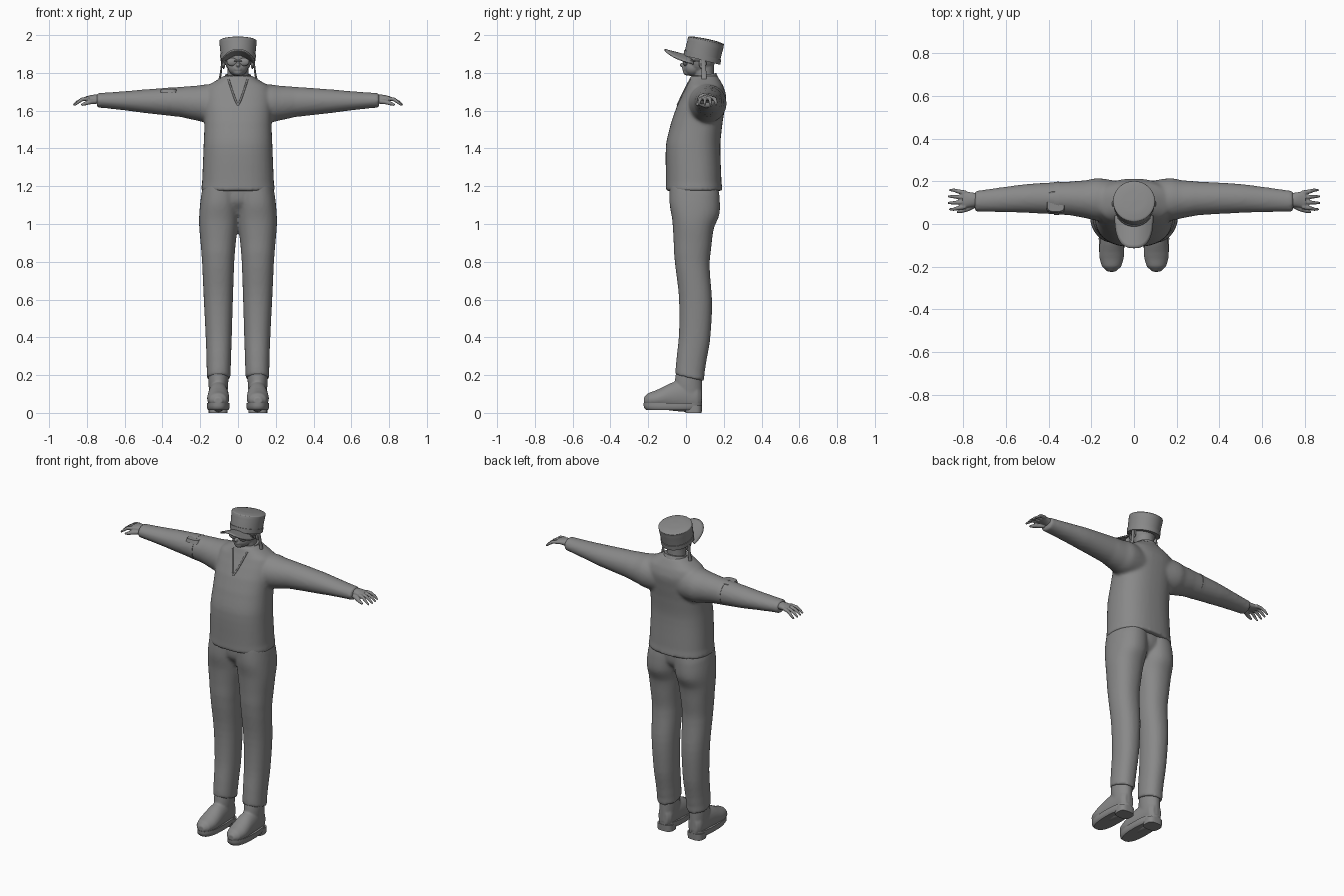
import bpy, bmesh, math
from mathutils import Vector, Matrix
from mathutils.bvhtree import BVHTree

cube = bpy.data.objects.get("Cube")
if cube:
    bpy.data.objects.remove(cube)

grey = bpy.data.materials.new("plain grey")
grey.use_nodes = True
grey.diffuse_color = (0.25, 0.25, 0.25, 1)
grey.node_tree.nodes["Principled BSDF"].inputs["Base Color"].default_value = grey.diffuse_color


def skin(bm, rings):
    """Bridge a list of vertex rings and cap both ends."""
    n = len(rings[0])
    for low, high in zip(rings, rings[1:]):
        for i in range(n):
            j = (i + 1) % n
            bm.faces.new((low[i], low[j], high[j], high[i]))
    bm.faces.new(rings[0][::-1])
    bm.faces.new(rings[-1])


def spline(keys, steps):
    """Smooth in-between values through rows of numbers."""
    rows = []
    for k in range(len(keys) - 1):
        p, q, r, s = (keys[min(max(k + d, 0), len(keys) - 1)] for d in (-1, 0, 1, 2))
        for i in range(steps):
            t = i / steps
            rows.append([b + t * ((c - a) + t * ((2 * a - 5 * b + 4 * c - d) + t * (3 * b - a - 3 * c + d))) / 2
                         if col else b + t * (c - b)
                         for col, (a, b, c, d) in enumerate(zip(p, q, r, s))])
    return rows + [list(keys[-1])]


def loft(bm, axis, keys, power=2.0, shear=0.0, steps=4, sides=40):
    """Sections (position, centre a, centre b, radius a, radius b) along an axis."""
    rings = []
    for pos, ca, cb, ra, rb in spline(keys, steps):
        ring = []
        for i in range(sides):
            ang = math.tau * i / sides
            c, s = math.cos(ang), math.sin(ang)
            a = ca + ra * math.copysign(abs(c) ** (2 / power), c)
            b = cb + rb * math.copysign(abs(s) ** (2 / power), s)
            p = pos + shear * (b - cb)
            ring.append(bm.verts.new({"X": (p, a, b), "Y": (a, p, b), "Z": (a, b, p)}[axis]))
        rings.append(ring)
    skin(bm, rings)


def ball(bm, centre, size):
    bmesh.ops.create_uvsphere(bm, u_segments=24, v_segments=16, radius=1,
                              matrix=Matrix.Translation(centre) @ Matrix.Diagonal((*size, 1)))


def tube(bm, points, radii, sides=10):
    pts = [Vector(p) for p in points]
    rings = []
    for i, p in enumerate(pts):
        way = pts[min(i + 1, len(pts) - 1)] - pts[max(i - 1, 0)]
        turn = way.to_track_quat("Z", "Y")
        rings.append([bm.verts.new(p + turn @ Vector((math.cos(a), math.sin(a), 0)) * radii[i])
                      for a in (math.tau * k / sides for k in range(sides))])
    skin(bm, rings)


def finish(name, bm, mirror=False, voxel=0, smooth=0, thick=0):
    bmesh.ops.recalc_face_normals(bm, faces=bm.faces)
    mesh = bpy.data.meshes.new(name)
    bm.to_mesh(mesh)
    bm.free()
    mesh.materials.append(grey)
    obj = bpy.data.objects.new(name, mesh)
    bpy.context.collection.objects.link(obj)
    if mirror:
        obj.modifiers.new("mirror", "MIRROR").use_mirror_merge = False
    if thick:
        obj.modifiers.new("thickness", "SOLIDIFY").thickness = thick
    if voxel:
        mod = obj.modifiers.new("blend", "REMESH")
        mod.mode, mod.voxel_size, mod.use_smooth_shade = "VOXEL", voxel, True
    if smooth:
        mod = obj.modifiers.new("soften", "SMOOTH")
        mod.factor, mod.iterations = 0.5, smooth
    bpy.ops.object.select_all(action="DESELECT")
    bpy.context.view_layer.objects.active = obj
    obj.select_set(True)
    bpy.ops.object.shade_smooth_by_angle(angle=math.radians(40))
    return obj


# Jacket: torso with both sleeves blended in
bm = bmesh.new()
loft(bm, "Z", [(1.175, 0, .043, .196, .15), (1.22, 0, .041, .19, .147), (1.42, 0, .038, .182, .144),
               (1.54, 0, .058, .178, .136), (1.62, 0, .078, .182, .128), (1.68, 0, .095, .182, .117),
               (1.73, 0, .1, .165, .098), (1.76, 0, .098, .115, .083), (1.785, 0, .095, .078, .072)], 2.4)
for side in (-1, 1):
    loft(bm, "X", [(.06 * side, .11, 1.635, .09, .1), (.17 * side, .115, 1.638, .1, .101),
                   (.22 * side, .116, 1.64, .09, .092), (.3 * side, .12, 1.646, .079, .08),
                   (.5 * side, .12, 1.65, .068, .062), (.64 * side, .113, 1.653, .057, .047),
                   (.748 * side, .107, 1.655, .049, .039)])
jacket = finish("jacket", bm, voxel=0.01, smooth=5)

# Neckline and back collar traced on the jacket surface
surface = BVHTree.FromObject(jacket, bpy.context.evaluated_depsgraph_get())
bm = bmesh.new()
for side in (-1, 1):
    path = []
    for i in range(13):
        t = i / 12
        hit = surface.ray_cast(Vector((side * .05 * t ** .8, -1, 1.63 + .135 * t)), Vector((0, 1, 0)))[0]
        if hit:
            path.append(hit)
    tube(bm, path, [.005] * len(path))
finish("neckline_trim", bm)
bm = bmesh.new()
loft(bm, "Z", [(1.74, 0, .1, .085, .075), (1.77, 0, .1, .075, .068), (1.79, 0, .1, .068, .06)], shear=.15)
finish("collar", bm)

# Trousers: two legs joined at the hips
bm = bmesh.new()
for side in (-1, 1):
    loft(bm, "Z", [(.185, .103 * side, .02, .063, .076), (.25, .102 * side, .025, .064, .077),
                   (.4, .102 * side, .045, .069, .082), (.6, .104 * side, .05, .077, .088),
                   (.8, .105 * side, .032, .085, .093), (.9, .105 * side, .034, .093, .1),
                   (1, .103 * side, .037, .103, .11), (1.08, .099 * side, .045, .104, .132),
                   (1.17, .092 * side, .046, .1, .132), (1.23, .085 * side, .045, .09, .125)],
         power=2.2, shear=-.22)
loft(bm, "Z", [(1.05, 0, .045, .1, .07), (1.12, 0, .045, .17, .115), (1.23, 0, .045, .17, .12)])
finish("trousers", bm, voxel=0.009, smooth=4)

# Boots: foot and shaft, with separate sole and heel
bm = bmesh.new()
loft(bm, "Y", [(-.222, .105, .064, .022, .02), (-.2, .105, .068, .045, .037), (-.15, .105, .074, .058, .05),
               (-.08, .104, .085, .056, .073), (0, .104, .09, .05, .085),
               (.06, .104, .085, .045, .08), (.083, .104, .08, .03, .05)])
loft(bm, "Z", [(.06, .104, .02, .045, .066), (.15, .104, .013, .052, .073), (.23, .104, .017, .054, .068)])
finish("boots", bm, mirror=True, voxel=0.006, smooth=4)
bm = bmesh.new()
loft(bm, "Z", [(.014, .105, -.07, .053, .14), (.026, .105, -.07, .06, .152), (.052, .105, -.07, .06, .155)],
     power=2.5, steps=2)
finish("soles", bm, mirror=True)
bm = bmesh.new()
loft(bm, "Z", [(0, .105, .04, .05, .043), (.04, .105, .04, .05, .045)], power=3, steps=1)
finish("heels", bm, mirror=True)

# Hands: palm, four drooping fingers and a thumb
bm = bmesh.new()
loft(bm, "X", [(.72, .112, 1.66, .03, .023), (.76, .114, 1.665, .034, .02), (.805, .115, 1.664, .04, .013)])
for i in range(4):
    y, fan = .147 - .022 * i, .006 - .004 * i
    reach = .875 - .006 * abs(i - 1.5)
    tube(bm, [(.79, y, 1.665), (.825, y + fan, 1.66), (reach - .02, y + fan * 2, 1.645), (reach, y + fan * 2, 1.628)],
         [.011, .01, .008, .005])
tube(bm, [(.745, .09, 1.65), (.785, .069, 1.645), (.81, .061, 1.637), (.83, .058, 1.63)], [.014, .012, .01, .006])
finish("hands", bm, mirror=True, voxel=0.0035, smooth=2)

# Head and neck
bm = bmesh.new()
ball(bm, (0, .075, 1.885), (.074, .083, .095))
ball(bm, (0, .037, 1.83), (.053, .052, .048))
ball(bm, (0, .012, 1.805), (.027, .028, .02))
ball(bm, (0, -.014, 1.842), (.011, .02, .013))
for z in (1.817, 1.824):
    ball(bm, (0, -.009, z), (.02, .011, .005))
loft(bm, "Z", [(1.72, 0, .1, .065, .06), (1.78, 0, .095, .056, .053), (1.86, 0, .09, .055, .058)])
finish("head", bm, voxel=0.004, smooth=3)
bm = bmesh.new()
ball(bm, (.076, .088, 1.85), (.009, .02, .03))
finish("ears", bm, mirror=True)

# Side straps from the cap down to the shoulders
bm = bmesh.new()
loft(bm, "Z", [(1.74, .101, .095, .007, .016), (1.8, .091, .095, .005, .013), (1.88, .083, .09, .004, .011)], sides=16)
finish("side_straps", bm, mirror=True)

# Glasses
bm = bmesh.new()
ball(bm, (.032, -.004, 1.858), (.028, .012, .021))
tube(bm, [(.056, 0, 1.866), (.074, .03, 1.866), (.078, .085, 1.862)], [.004] * 3)
tube(bm, [(0, -.014, 1.864), (.02, -.013, 1.865)], [.004] * 2)
finish("glasses", bm, mirror=True)

# Cap crown, leaning back, with a band and a curved peak
bm = bmesh.new()
loft(bm, "Z", [(1.87, 0, .084, .091, .094), (1.915, 0, .093, .094, .095), (1.965, 0, .105, .098, .095),
               (1.973, 0, .107, .094, .091), (1.979, 0, .108, .06, .058), (1.981, 0, .108, .01, .01)], shear=-.21)
finish("cap_crown", bm)
bm = bmesh.new()
loft(bm, "Z", [(1.868, 0, .084, .093, .097), (1.895, 0, .088, .095, .098)], shear=-.26, steps=1)
finish("cap_band", bm)
bm = bmesh.new()
rows = []
for k in range(9):
    r = .15 + .85 * k / 8
    row = []
    for i in range(25):
        a = math.pi * (i / 24 - .5)
        x = .091 * r * math.copysign(abs(math.sin(a)) ** .75, a)
        y = .04 - .152 * r * max(math.cos(a), 0) ** .75
        row.append(bm.verts.new((x, y, 1.898 - .26 * y - 4.5 * x * x)))
    rows.append(row)
for low, high in zip(rows, rows[1:]):
    for i in range(24):
        bm.faces.new((low[i], low[i + 1], high[i + 1], high[i]))
finish("cap_peak", bm, thick=.008)

# Armband on the right sleeve: strap and a flat pad on top
bm = bmesh.new()
loft(bm, "X", [(-.375, .12, 1.648, .077, .073), (-.352, .12, 1.648, .079, .075)], steps=1)
finish("arm_strap", bm)
bm = bmesh.new()
loft(bm, "Z", [(1.695, -.367, .105, .046, .053), (1.716, -.367, .105, .04, .046)], power=4, steps=1)
finish("arm_pad", bm)
